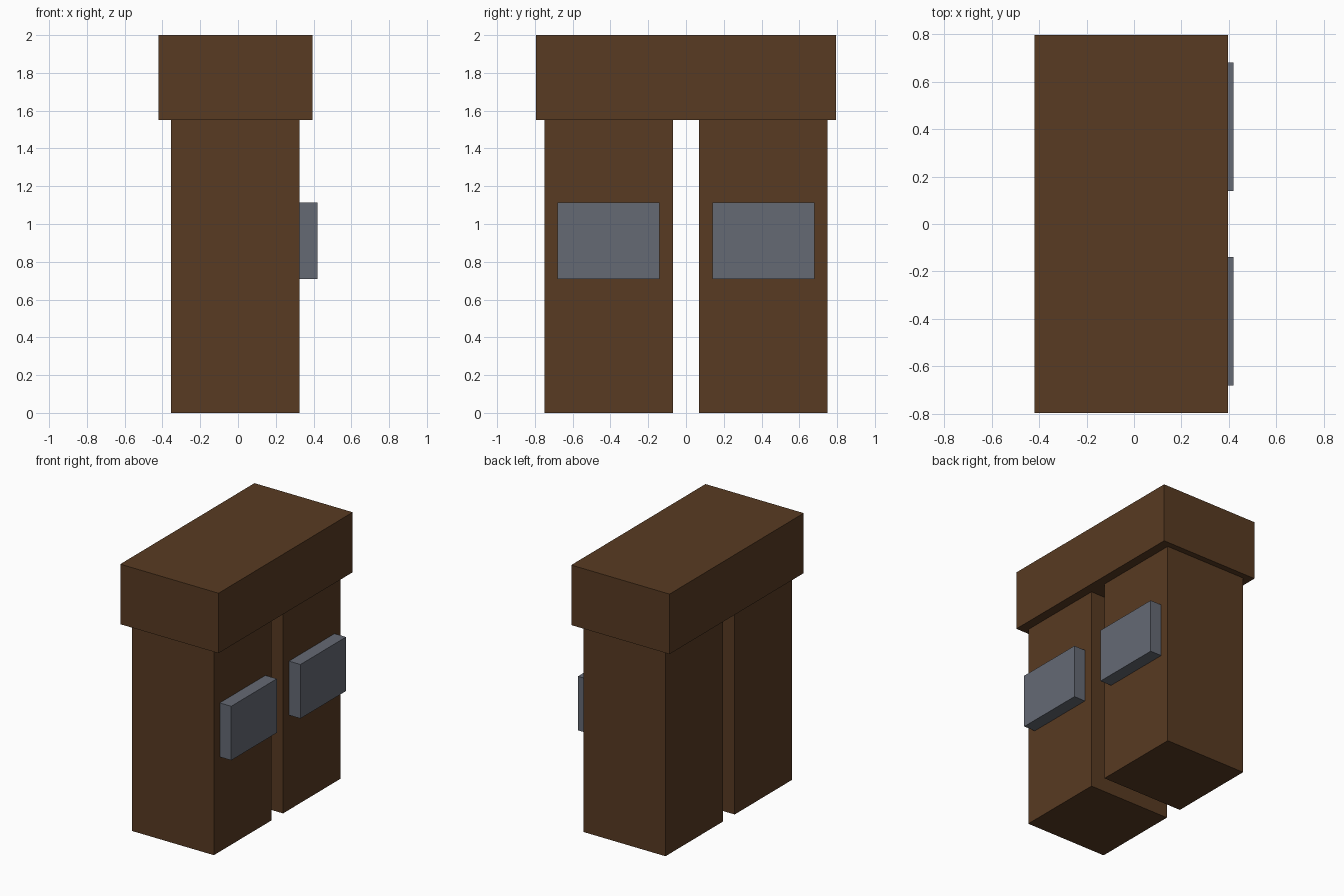
import bpy

default_cube = bpy.data.objects.get("Cube")
if default_cube:
    bpy.data.objects.remove(default_cube, do_unlink=True)


def make_material(name, rgb):
    mat = bpy.data.materials.new(name)
    mat.use_nodes = True
    color = (*rgb, 1.0)
    mat.diffuse_color = color
    mat.node_tree.nodes["Principled BSDF"].inputs["Base Color"].default_value = color
    return mat


def box(name, low, high, mat):
    """Add a box spanning two opposite corners."""
    center = [(a + b) / 2 for a, b in zip(low, high)]
    bpy.ops.mesh.primitive_cube_add(size=1, location=center)
    obj = bpy.context.object
    obj.name = name
    obj.scale = [b - a for a, b in zip(low, high)]
    bpy.ops.object.transform_apply(location=False, rotation=False, scale=True)
    obj.data.materials.append(mat)
    return obj


brown = make_material("brown cloth", (0.098, 0.043, 0.016))
grey = make_material("blue grey pad", (0.130, 0.143, 0.175))

# Waist block overhanging both legs
box("waist", (-0.42, -0.795, 1.55), (0.395, 0.795, 2.0), brown)

# Legs with a pad on the +x face of each
for side, sign in (("front", -1), ("back", 1)):
    y0, y1 = sorted((sign * 0.07, sign * 0.75))
    box(side + "_leg", (-0.355, y0, 0.0), (0.325, y1, 1.55), brown)
    y0, y1 = sorted((sign * 0.14, sign * 0.68))
    box(side + "_knee_pad", (0.325, y0, 0.71), (0.42, y1, 1.115), grey)
